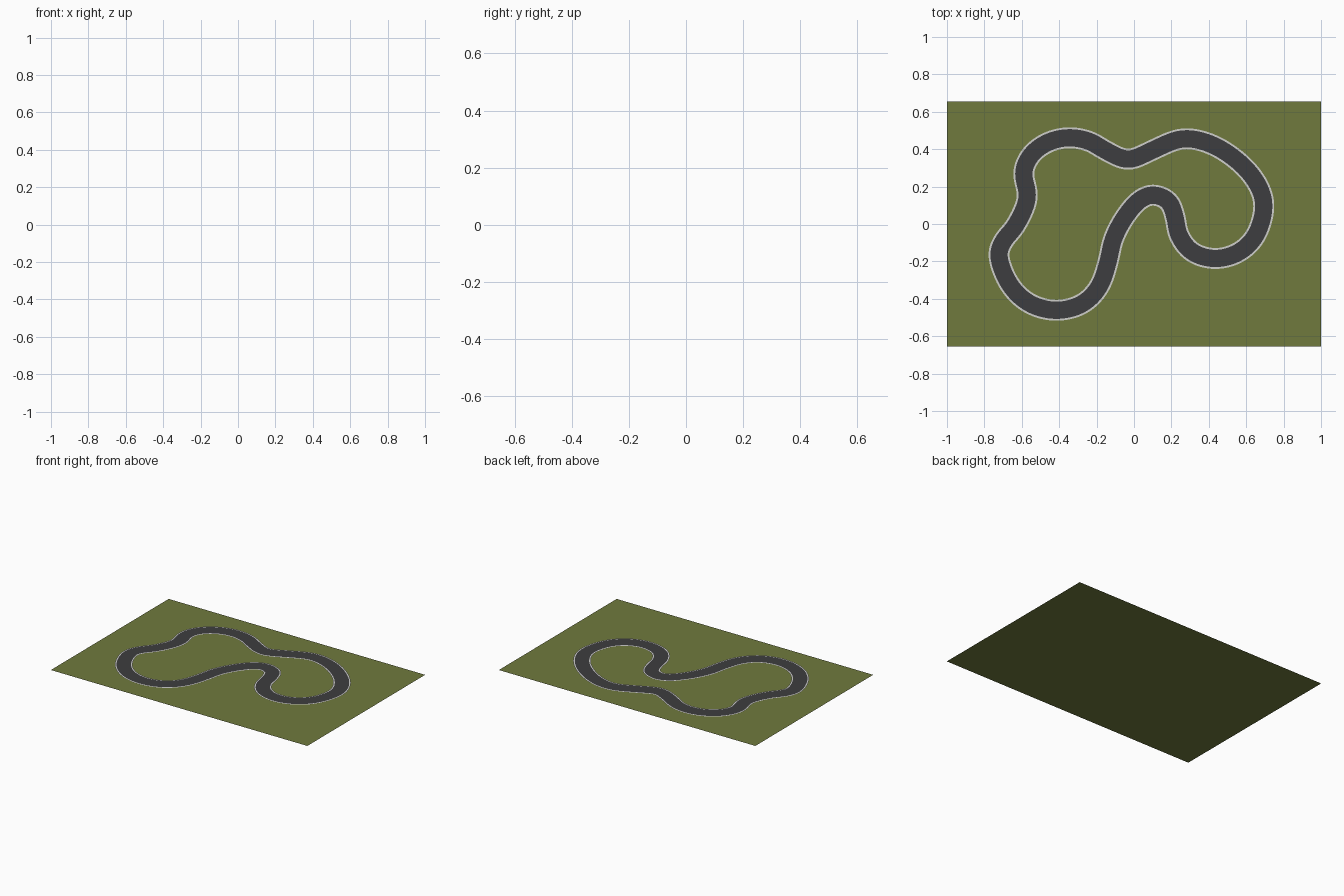
import bpy
from mathutils import Vector

if "Cube" in bpy.data.objects:
    bpy.data.objects.remove(bpy.data.objects["Cube"])

# Centre line of the circuit, a closed loop
PATH = [(.695, .08), (.668, .2), (.575, .32), (.425, .422), (.26, .458), (.1, .395),
        (-.03, .343), (-.15, .392), (-.24, .443), (-.35, .462), (-.46, .437), (-.55, .37),
        (-.592, .27), (-.568, .14), (-.63, -.005), (-.698, -.09), (-.723, -.18),
        (-.665, -.325), (-.56, -.425), (-.42, -.463), (-.28, -.43), (-.185, -.335),
        (-.138, -.2), (-.112, -.085), (-.057, .025), (.02, .12), (.1, .156), (.185, .122),
        (.22, .035), (.24, -.06), (.31, -.15), (.43, -.186), (.555, -.155), (.65, -.065)]
STEPS = 8


def material(name, rgb):
    m = bpy.data.materials.new(name)
    m.diffuse_color = (*rgb, 1)
    m.use_nodes = True
    m.node_tree.nodes["Principled BSDF"].inputs["Base Color"].default_value = m.diffuse_color
    return m


def make(name, verts, faces, mat):
    me = bpy.data.meshes.new(name)
    me.from_pydata(verts, [], faces)
    me.materials.append(mat)
    ob = bpy.data.objects.new(name, me)
    bpy.context.collection.objects.link(ob)


def spline(pts):
    """Closed smooth curve through the points."""
    p = [Vector(q) for q in pts]
    n, out = len(p), []
    for i in range(n):
        a, b, c, d = (p[(i + k - 1) % n] for k in range(4))
        for s in range(STEPS):
            t = s / STEPS
            out.append(.5 * (2 * b + (c - a) * t + (2 * a - 5 * b + 4 * c - d) * t * t
                             + (3 * b - a - 3 * c + d) * t ** 3))
    return out


line = spline(PATH)
n = len(line)
for _ in range(6):  # even out the curvature
    line = [(line[i - 1] + 2 * line[i] + line[(i + 1) % n]) / 4 for i in range(n)]


def strip(name, right, left, z, mat):
    """Flat band between two offsets from the centre line."""
    verts = []
    for i in range(n):
        t = (line[(i + 1) % n] - line[i - 1]).normalized()
        side = Vector((t.y, -t.x))
        for off in (right, left):
            q = line[i] + side * off
            verts.append((q.x, q.y, z))
    faces = [(2 * i, 2 * ((i + 1) % n), 2 * ((i + 1) % n) + 1, 2 * i + 1) for i in range(n)]
    make(name, verts, faces, mat)


grass = material("grass green", (.162, .195, .048))
asphalt = material("asphalt grey", (.048, .048, .05))
paint = material("line white", (.62, .62, .6))

# Grass field
make("grass_field", [(-1, -.656, 0), (1, -.656, 0), (1, .656, 0), (-1, .656, 0)],
     [(0, 1, 2, 3)], grass)
# Road and its painted edges
strip("road_surface", .046, -.046, .006, asphalt)
strip("inner_edge_line", .056, .046, .006, paint)
strip("outer_edge_line", -.046, -.056, .006, paint)
